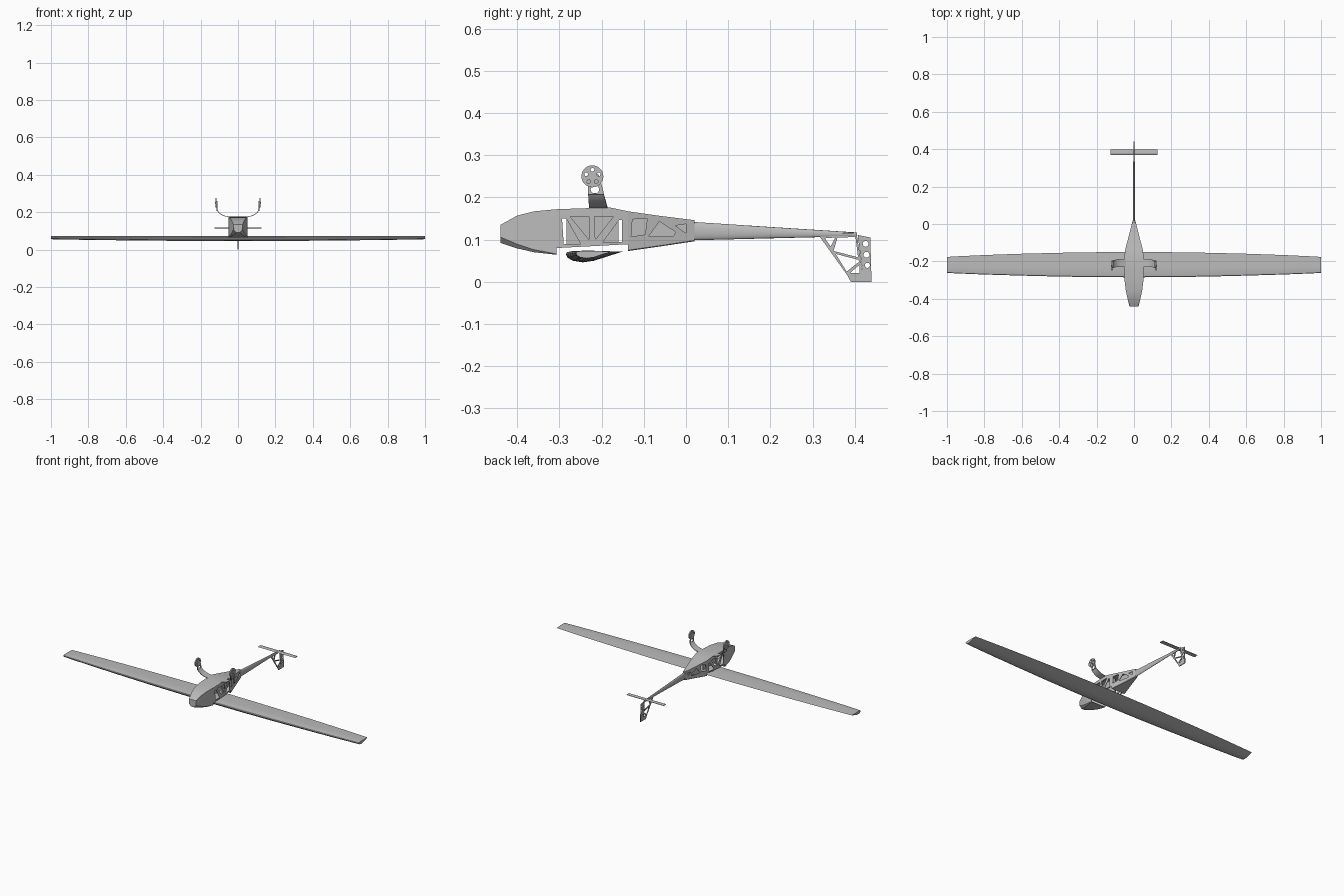
import bpy, bmesh, math
from mathutils import Matrix

if "Cube" in bpy.data.objects:
    bpy.data.objects.remove(bpy.data.objects["Cube"], do_unlink=True)

grey = bpy.data.materials.new("plain grey")
grey.use_nodes = True
grey.diffuse_color = (0.5, 0.5, 0.5, 1)
grey.node_tree.nodes["Principled BSDF"].inputs["Base Color"].default_value = (0.5, 0.5, 0.5, 1)


def select(ob):
    bpy.ops.object.select_all(action='DESELECT')
    ob.select_set(True)
    bpy.context.view_layer.objects.active = ob


def add(name, data):
    ob = bpy.data.objects.new(name, data)
    bpy.context.scene.collection.objects.link(ob)
    data.materials.append(grey)
    return ob


def smooth(ob, angle=30):
    select(ob)
    bpy.ops.object.shade_smooth_by_angle(angle=math.radians(angle))


def loft(name, rings):
    """Skin a list of equal-length closed rings and cap both ends."""
    bm = bmesh.new()
    rows = [[bm.verts.new(p) for p in ring] for ring in rings]
    n = len(rows[0])
    for a, b in zip(rows, rows[1:]):
        for i in range(n):
            j = (i + 1) % n
            bm.faces.new((a[i], a[j], b[j], b[i]))
    bm.faces.new(rows[0])
    bm.faces.new(rows[-1])
    bmesh.ops.recalc_face_normals(bm, faces=bm.faces)
    me = bpy.data.meshes.new(name)
    bm.to_mesh(me)
    bm.free()
    return add(name, me)


def plate(name, loops, x, thick):
    """Flat sheet in the side plane: first loop is the outline, the rest are holes."""
    cu = bpy.data.curves.new(name, 'CURVE')
    cu.dimensions = '2D'
    cu.fill_mode = 'BOTH'
    cu.extrude = thick / 2
    for loop in loops:
        sp = cu.splines.new('POLY')
        sp.points.add(len(loop) - 1)
        for pt, (y, z) in zip(sp.points, loop):
            pt.co = (y, z, 0, 1)
        sp.use_cyclic_u = True
    ob = add(name, cu)
    select(ob)
    bpy.ops.object.convert(target='MESH')
    ob = bpy.context.view_layer.objects.active
    me = ob.data
    me.transform(Matrix(((0, 0, 1, x), (1, 0, 0, 0), (0, 1, 0, 0), (0, 0, 0, 1))))
    bm = bmesh.new()
    bm.from_mesh(me)
    bmesh.ops.remove_doubles(bm, verts=bm.verts, dist=1e-5)
    bmesh.ops.recalc_face_normals(bm, faces=bm.faces)
    bm.to_mesh(me)
    bm.free()
    return ob


def circle(y, z, r, n=20):
    return [(y + r * math.cos(2 * math.pi * i / n), z + r * math.sin(2 * math.pi * i / n))
            for i in range(n)]


# Fuselage stations: y, half width, bottom, top, lower edge chamfer
sections = [(-.44, .024, .092, .135, .014), (-.40, .034, .079, .157, .010),
            (-.36, .043, .070, .167, .006), (-.307, .050, .064, .172, .002),
            (-.25, .052, .064, .174, .002), (-.18, .052, .068, .176, .002),
            (-.137, .047, .073, .167, .002), (-.06, .027, .084, .156, .002),
            (.02, .007, .096, .146, .002)]


def half_width(y):
    for (y0, w0, *_), (y1, w1, *_) in zip(sections, sections[1:]):
        if y <= y1 + 1e-6:
            return w0 + (w1 - w0) * (y - y0) / (y1 - y0)
    return sections[-1][1]


def bend(ob, side):
    """Fold a flat side sheet along the stations so it follows the plan shape."""
    bm = bmesh.new()
    bm.from_mesh(ob.data)
    for s in sections[1:-1]:
        bmesh.ops.bisect_plane(bm, geom=bm.verts[:] + bm.edges[:] + bm.faces[:],
                               plane_co=(0, s[0], 0), plane_no=(0, 1, 0), dist=1e-5)
    for v in bm.verts:
        v.co.x += side * (half_width(v.co.y) - .002)
    bm.to_mesh(ob.data)
    bm.free()


# Side sheets with window cutouts and the wing notch
top_edge = [(y, t) for y, w, b, t, c in reversed(sections)]
nose_edge = [(y, b + c) for y, w, b, t, c in sections[:4]]
tail_edge = [(y, b + c) for y, w, b, t, c in sections[6:]]
outline = nose_edge + [(-.307, .080), (-.137, .089)] + tail_edge + top_edge
windows = [
    [(-.294, .150), (-.284, .150), (-.250, .090), (-.290, .090)],
    [(-.275, .155), (-.230, .155), (-.230, .100)],
    [(-.217, .155), (-.172, .155), (-.215, .100)],
    [(-.197, .094), (-.158, .147), (-.152, .147), (-.152, .094)],
    [(-.127, .148), (-.092, .150), (-.097, .112), (-.130, .107)],
    [(-.063, .143), (-.025, .118), (-.030, .108), (-.089, .107)],
    [(-.025, .133), (0, .137), (0, .115)],
]
for side, s in (("left", 1), ("right", -1)):
    bend(plate(side + "_fuselage_side", [outline] + windows, 0, .004), s)

# Top deck, belly sheets and nose cap
smooth(loft("top_deck", [[(-w, y, t), (w, y, t), (w, y, t - .004), (-w, y, t - .004)]
                         for y, w, b, t, c in sections]), 20)
for name, part in (("nose_belly", sections[:4]), ("rear_belly", sections[6:])):
    rings = []
    for y, w, b, t, c in part:
        edge = [(-w, b + c), (c - w, b), (w - c, b), (w, b + c)]
        rings.append([(x, y, z) for x, z in edge] +
                     [(x * .9, y, z + .003) for x, z in reversed(edge)])
    smooth(loft(name, rings), 20)
y, w, b, t, c = sections[0]
loft("nose_cap", [[(-w, q, t), (w, q, t), (w, q, b + c), (w - c, q, b), (c - w, q, b),
                   (-w, q, b + c)] for q in (y, y + .004)])

# Inner keel sheets seen through the windows
plate("front_keel", [[(-.283, .088), (-.16, .088), (-.16, .171), (-.283, .171)]], 0, .004)
plate("rear_keel", [[(-.132, .082), (.01, .098), (.01, .143), (-.132, .16)]], 0, .004)

# Wing: cambered section with the belly down, tapering to the tips
airfoil = [(0, .066), (.03, .057), (.12, .050), (.3, .046), (.5, .050), (.75, .061),
           (1, .0715), (.75, .0725), (.4, .074), (.12, .073), (.02, .070)]
half = [(0, -.285, -.150), (.2, -.284, -.151), (.4, -.281, -.154), (.6, -.276, -.159),
        (.8, -.270, -.166), (.95, -.264, -.173), (1, -.261, -.176)]
stations = [(-x, a, b) for x, a, b in reversed(half[1:])] + half
rings = [[(x, a + u * (b - a), .072 + (z - .072) * (b - a) / .135) for u, z in airfoil]
         for x, a, b in stations]
smooth(loft("wing", rings), 40)

# Tail boom: slim tapered oval tube
rings = []
for y, w, b, t in [(.0, .0065, .098, .143), (.2, .005, .103, .130), (.405, .0035, .108, .117)]:
    rings.append([(w * math.cos(a), y, (b + t) / 2 + (t - b) / 2 * math.sin(a))
                  for a in [math.tau * k / 16 for k in range(16)]])
smooth(loft("tail_boom", rings), 50)

# Tailplane
rings = [[(x, .370, .115), (x, .376, .118), (x, .397, .1165), (x, .397, .1145), (x, .376, .113)]
         for x in (-.125, .125)]
loft("tailplane", rings)

# Fin lattice and rudder hang below the boom
plate("fin_frame", [
    [(.317, .107), (.405, .112), (.420, .016), (.385, .012)],
    [(.329, .103), (.354, .105), (.343, .084)],
    [(.359, .105), (.402, .106), (.408, .058), (.350, .073)],
    [(.355, .066), (.409, .052), (.411, .048), (.381, .024)],
    [(.389, .021), (.412, .021), (.411, .040)]], 0, .005)
plate("rudder", [
    [(.407, .111), (.437, .105), (.440, 0), (.391, 0), (.384, .012), (.420, .016)],
    circle(.426, .090, .007), circle(.428, .064, .007), circle(.430, .039, .006)], 0, .005)

# Landing gear: bent strap, pierced leg, wheel and axle on each side
path = [(.03, .166), (.05, .174), (.072, .178), (.090, .186), (.104, .197), (.112, .209)]
for side, s in (("left", 1), ("right", -1)):
    rings = []
    for i, (x, z) in enumerate(path):
        x2, z2 = path[min(i + 1, len(path) - 1)]
        x1, z1 = path[max(i - 1, 0)]
        d = math.hypot(x2 - x1, z2 - z1)
        ox, oz = (z1 - z2) / d * .0035, (x2 - x1) / d * .0035
        f, b = -.230 - .002 * (z - .177) / .03, -.187 - .008 * (z - .177) / .03
        rings.append([(s * x, f, z), (s * x, b, z),
                      (s * (x + ox), b, z + oz), (s * (x + ox), f, z + oz)])
    smooth(loft(side + "_gear_strap", rings), 35)
    plate(side + "_gear_leg", [
        [(-.232, .207), (-.194, .207), (-.206, .252), (-.213, .260), (-.227, .260), (-.234, .252)],
        circle(-.216, .219, .010)], s * .112, .004)
    holes = [circle(-.222 + .0155 * math.cos(a), .250 + .0155 * math.sin(a), .0045, 14)
             for a in [math.pi / 2 + math.tau * k / 5 for k in range(5)]]
    wheel = plate(side + "_wheel", [circle(-.222, .250, .026, 36)] + holes, s * .1175, .007)
    smooth(wheel)
    smooth(plate(side + "_axle", [circle(-.222, .250, .004, 12)], s * .117, .014))
